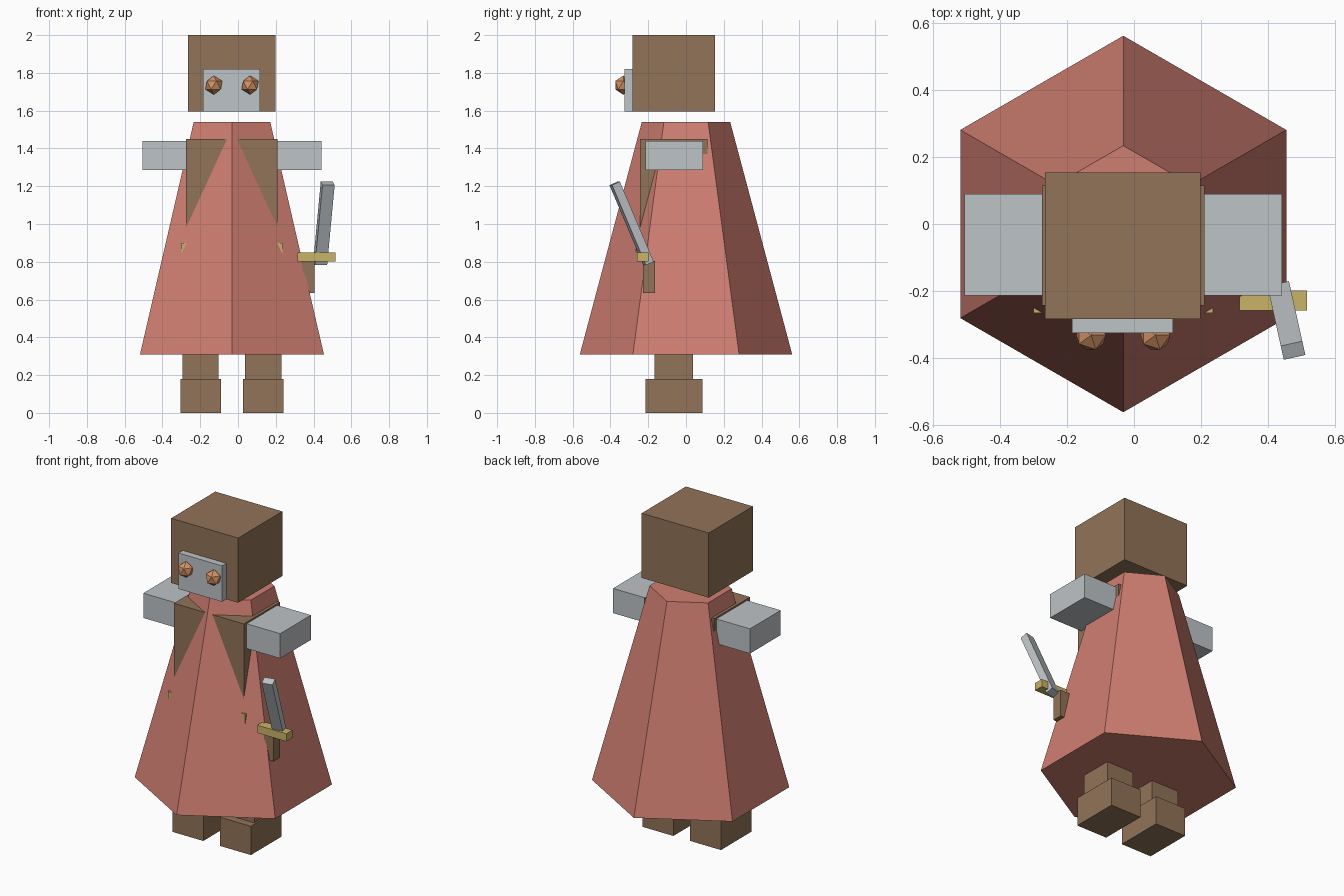
import bpy
from math import radians
from mathutils import Euler, Vector

cube = bpy.data.objects.get("Cube")
if cube:
    bpy.data.objects.remove(cube, do_unlink=True)

MID = -0.032  # centre line of the figure


def material(name, rgb):
    def linear(c):
        c /= 255
        return c / 12.92 if c <= 0.04045 else ((c + 0.055) / 1.055) ** 2.4
    colour = [linear(c) for c in rgb] + [1]
    mat = bpy.data.materials.new(name)
    mat.use_nodes = True
    mat.diffuse_color = colour
    bsdf = next(n for n in mat.node_tree.nodes if n.type == 'BSDF_PRINCIPLED')
    bsdf.inputs["Base Color"].default_value = colour
    return mat


brown = material("leather_brown", (145, 115, 88))
red = material("cloak_red", (207, 126, 113))
silver = material("silver", (190, 195, 198))
gold = material("gold", (202, 180, 104))
copper = material("copper", (212, 146, 102))


def finish(name, mat):
    obj = bpy.context.object
    obj.name = obj.data.name = name
    obj.data.materials.append(mat)
    return obj


def box(name, mat, x, y, z):
    """Box from (min, max) pairs on each axis."""
    spans = (x, y, z)
    bpy.ops.mesh.primitive_cube_add(size=1, location=[(a + b) / 2 for a, b in spans])
    obj = finish(name, mat)
    obj.scale = [b - a for a, b in spans]
    return obj


# Head and face plate
box("head", brown, (-0.265, 0.199), (-0.283, 0.154), (1.595, 2))
box("face_plate", silver, (-0.185, 0.117), (-0.325, -0.283), (1.595, 1.82))

# Torso and belt, mostly under the cloak
box("torso", brown, (MID - 0.242, MID + 0.242), (-0.243, 0.115), (0.6, 1.45))
box("belt", gold, (MID - 0.268, MID + 0.268), (-0.266, 0.138), (0.8, 0.9))

# Six-sided cloak with a corner at the front
bpy.ops.mesh.primitive_cone_add(vertices=6, radius1=0.562, radius2=0.234,
                                depth=1.23, location=(MID, 0, 0.925))
finish("cloak", red)

# Paired parts
for side, s in (("left", 1), ("right", -1)):
    def span(inner, outer):
        return sorted((MID + s * inner, MID + s * outer))
    box(side + "_arm", silver, span(0.242, 0.474), (-0.214, 0.09), (1.285, 1.44))
    box(side + "_leg", brown, span(0.07, 0.262), (-0.166, 0.038), (0.18, 0.6))
    box(side + "_boot", brown, span(0.058, 0.272), (-0.215, 0.088), (0, 0.18))
    bpy.ops.mesh.primitive_ico_sphere_add(subdivisions=1, radius=0.05,
                                          location=(MID + s * 0.096, -0.332, 1.735))
    finish(side + "_eye", copper)

# Sword held on the left side
box("sword_grip", brown, (0.338, 0.406), (-0.227, -0.164), (0.635, 0.805))
box("sword_guard", gold, (0.315, 0.516), (-0.259, -0.199), (0.802, 0.85))
turn = Euler((radians(23.4), 0, radians(12.5)), 'XYZ')
blade = box("sword_blade", silver, (-0.033, 0.033), (-0.023, 0.023), (-0.231, 0.231))
blade.rotation_euler = turn
blade.location = Vector((0.455, -0.288, 1.003))
